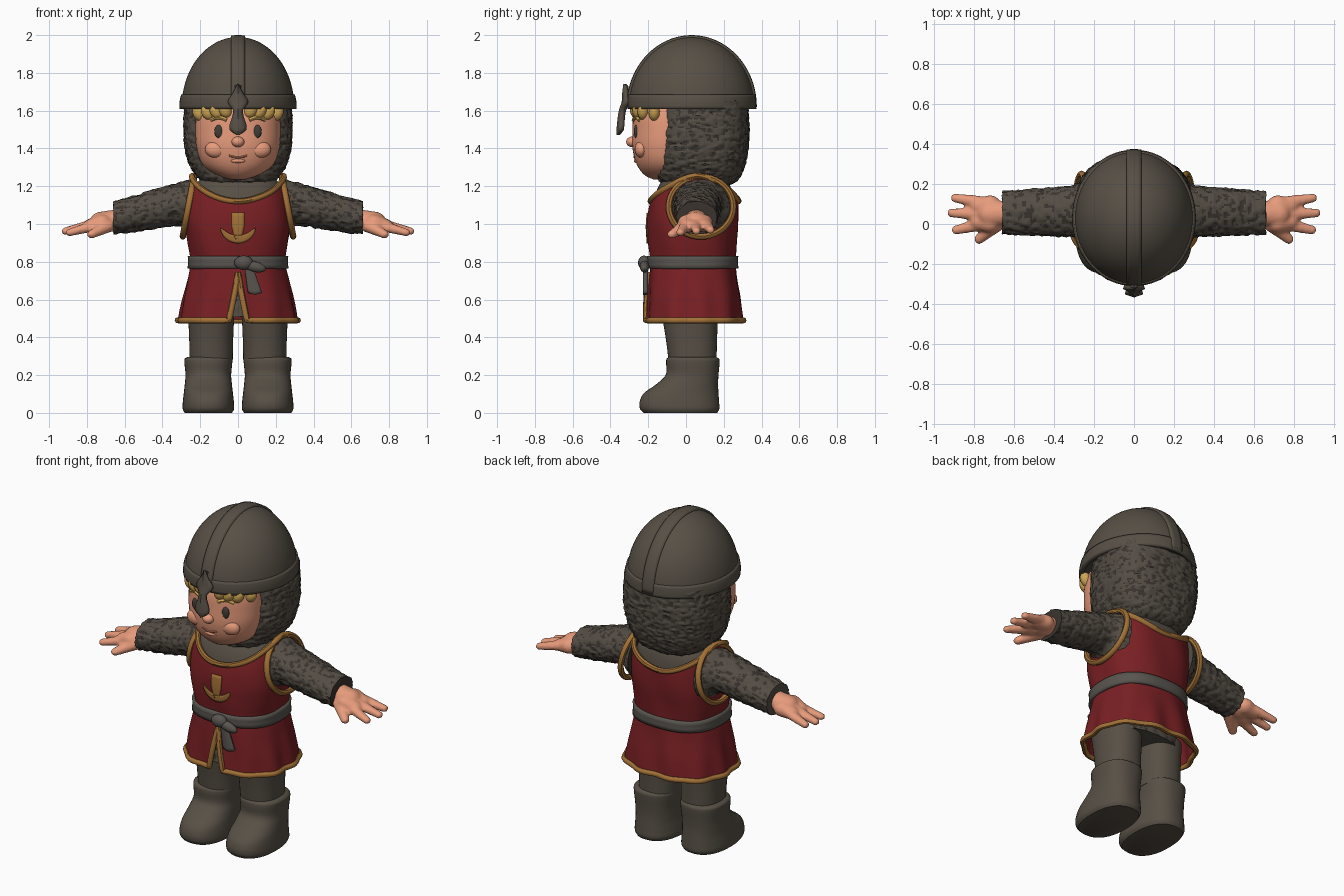
import bpy, bmesh
from math import sin, cos, pi, tau, sqrt, radians
from mathutils import Vector, Matrix, noise

if "Cube" in bpy.data.objects:
    bpy.data.objects.remove(bpy.data.objects["Cube"])


def material(name, *rgb):
    m = bpy.data.materials.new(name)
    m.use_nodes = True
    m.diffuse_color = (*rgb, 1)
    bsdf = m.node_tree.nodes["Principled BSDF"]
    bsdf.inputs["Base Color"].default_value = (*rgb, 1)
    bsdf.inputs["Roughness"].default_value = 0.8
    return m


STEEL = material("dark_steel", .095, .079, .060)
MAIL = material("mail_grey", .087, .073, .057)
MAIL_DARK = material("mail_shadow", .042, .034, .027)
RED = material("deep_red", .190, .014, .017)
GOLD = material("old_gold", .36, .165, .038)
SKIN = material("skin", .80, .33, .20)
HAIR = material("blond", .62, .38, .09)
BELT = material("belt_grey", .098, .090, .078)
EYE = material("eye_dark", .055, .045, .036)
LIP = material("lip", .60, .21, .13)


def finish(name, bm, mat, thick=0, second=None):
    bmesh.ops.recalc_face_normals(bm, faces=bm.faces)
    me = bpy.data.meshes.new(name)
    bm.to_mesh(me)
    bm.free()
    me.materials.append(mat)
    if second:
        me.materials.append(second)
    for p in me.polygons:
        p.use_smooth = True
    me.set_sharp_from_angle(angle=radians(45))
    ob = bpy.data.objects.new(name, me)
    bpy.context.collection.objects.link(ob)
    if thick:
        sol = ob.modifiers.new("thickness", "SOLIDIFY")
        sol.thickness = thick
    return ob


def surf(name, f, nu, nv, mat, wrap=True, caps=True, thick=0, mail=False):
    """Skin a surface f(u, v); mail adds a pitted ring texture."""
    bm = bmesh.new()
    cols = nu if wrap else nu + 1
    g = [[bm.verts.new(f(i / nu, j / nv)) for i in range(cols)] for j in range(nv + 1)]
    for j in range(nv):
        for i in range(nu):
            k = (i + 1) % cols
            bm.faces.new((g[j][i], g[j][k], g[j + 1][k], g[j + 1][i]))
    bmesh.ops.remove_doubles(bm, verts=bm.verts, dist=.0004)
    if caps:
        bmesh.ops.holes_fill(bm, edges=[e for e in bm.edges if e.is_boundary], sides=0)
    if mail:
        bmesh.ops.recalc_face_normals(bm, faces=bm.faces)
        bm.normal_update()
        pit = lambda c: noise.noise(Vector((c.x * 38, c.y * 38, c.z * 62)))
        for v, d in [(v, v.normal * pit(v.co) * .009) for v in bm.verts]:
            v.co += d
        for fc in bm.faces:
            fc.material_index = int(pit(fc.calc_center_median()) < -.2)
    return finish(name, bm, mat, thick, MAIL_DARK if mail else None)


def at(rows, k):
    """Smoothly interpolate rows keyed by their first number."""
    k = min(max(k, rows[0][0]), rows[-1][0])
    i = next(n for n in range(len(rows) - 1) if k <= rows[n + 1][0])
    a, b = rows[i], rows[i + 1]
    p, q = rows[max(i - 1, 0)], rows[min(i + 2, len(rows) - 1)]
    h = b[0] - a[0]
    t = (k - a[0]) / h
    out = []
    for c in range(1, len(a)):
        ma = (b[c] - p[c]) / (b[0] - p[0]) * h
        mb = (q[c] - a[c]) / (q[0] - a[0]) * h
        out.append((2*t**3 - 3*t*t + 1) * a[c] + (t**3 - 2*t*t + t) * ma
                   + (3*t*t - 2*t**3) * b[c] + (t**3 - t*t) * mb)
    return out


def on(rows, a, z, p=2.5, x0=0, grow=0):
    """Point on an oval body; angle 0 is the front. Rows: z, half width, front, back."""
    rx, yf, yb = at(rows, z)
    r = (abs(sin(a))**p + abs(cos(a))**p) ** (-1 / p)
    return Vector((x0 + (rx + grow) * r * sin(a),
                   (yf + yb) / 2 - ((yb - yf) / 2 + grow) * r * cos(a), z))


def body(name, rows, mat, nu=48, nv=24, p=2.5, x0=0, **kw):
    z0, z1 = rows[0][0], rows[-1][0]
    return surf(name, lambda u, v: on(rows, tau * u, z0 + v * (z1 - z0), p, x0), nu, nv, mat, **kw)


def tube(name, pts, r, mat, closed=False):
    cu = bpy.data.curves.new(name, "CURVE")
    cu.dimensions = "3D"
    cu.bevel_depth, cu.bevel_resolution, cu.use_fill_caps = r, 2, True
    sp = cu.splines.new("POLY")
    sp.points.add(len(pts) - 1)
    for q, c in zip(sp.points, pts):
        q.co = (*c, 1)
    sp.use_cyclic_u = closed
    tmp = bpy.data.objects.new(name + "_path", cu)
    bm = bmesh.new()
    bpy.context.collection.objects.link(tmp)
    bm.from_mesh(bpy.data.meshes.new_from_object(tmp))
    bpy.data.objects.remove(tmp)
    return finish(name, bm, mat)


def ball(bm, c, radii, tilt=0):
    m = Matrix.Translation(c) @ Matrix.Rotation(tilt, 4, "Y") @ Matrix.Diagonal((*radii, 1))
    bmesh.ops.create_uvsphere(bm, u_segments=16, v_segments=10, radius=1, matrix=m)


def blob(name, c, radii, mat, tilt=0):
    bm = bmesh.new()
    ball(bm, c, radii, tilt)
    return finish(name, bm, mat)


# Tunic: flared skirt with a front slit and a dipped neckline
TUNIC = [(.49, .312, -.212, .30), (.6, .292, -.205, .288), (.72, .265, -.195, .268),
         (.8, .25, -.19, .262), (.9, .265, -.2, .268), (1.0, .278, -.205, .278),
         (1.1, .274, -.192, .278), (1.18, .262, -.165, .268), (1.26, .24, -.12, .24)]


def tunic(u, v):
    z = .49 + v * (.765 - .135 * cos(tau * u)**2)
    gap = max(0, .74 - z) * .6
    a = gap + u * (tau - 2 * gap)
    fold = min(max((.78 - z) / .25, 0), 1) * cos(11 * a) + .4 * sin(7 * a + z * 14)
    return on(TUNIC, a, z, grow=.006 * fold)


surf("tunic", tunic, 110, 44, RED, wrap=False, caps=False, thick=.014)
edge = [k / 40 for k in range(17)]
around = [k / 100 for k in range(101)]
tube("tunic_hem_trim", [tunic(0, v) for v in reversed(edge)] + [tunic(u, 0) for u in around]
     + [tunic(1, v) for v in edge], .016, GOLD)
tube("neckline_trim", [tunic(u, 1) for u in around[:-1]], .016, GOLD, True)

# Chest emblem: an upright stem over a crescent, as thin plates


def chest(x, z):
    return on(TUNIC, x / at(TUNIC, z)[0], z) + Vector((0, -.008, 0))


def crescent(u, v):
    a = pi * (1.02 + .96 * u)
    r = .092 - v * .045 * sin(pi * u) ** .6
    return chest(r * cos(a), .985 + r * sin(a) * .95)


surf("emblem_crescent", crescent, 24, 3, GOLD, wrap=False, caps=False, thick=.006)
surf("emblem_stem", lambda u, v: chest((u - .5) * (.035 + .032 * min(1, 2 * v)), .92 + .14 * v),
     4, 8, GOLD, wrap=False, caps=False, thick=.006)

# Mail under the tunic
body("mail_skirt", [(.51, .24, -.17, .2), (.65, .22, -.165, .2), (.78, .2, -.16, .2)], MAIL,
     90, 26, mail=True)
body("mail_collar", [(1.0, .25, -.18, .255), (1.12, .25, -.172, .25), (1.2, .232, -.145, .235),
                     (1.27, .16, -.1, .2)], STEEL, 64, 16)

# Belt with a knot and hanging tail
surf("belt", lambda u, v: on(TUNIC, tau * u, .765 + .065 * v, grow=.014), 72, 3, BELT,
     caps=False, thick=.02)
blob("belt_knot", (.03, -.222, .795), (.05, .032, .038), BELT)
blob("belt_loop", (.085, -.22, .775), (.065, .025, .028), BELT, .25)
surf("belt_tail", lambda u, v: (.055 + .035 * v + (u - .5) * (.045 + .03 * v),
                                -.222 - .006 * sin(pi * u), .78 - .155 * v + .02 * abs(u - .5) * v),
     6, 8, BELT, wrap=False, caps=False, thick=.022)

# Face
FACE = [(1.235, .05, -.17, .1), (1.255, .115, -.215, .1), (1.31, .185, -.258, .1),
        (1.4, .218, -.283, .1), (1.5, .225, -.283, .1), (1.58, .22, -.278, .1), (1.66, .2, -.25, .1)]
body("face", FACE, SKIN, 48, 30, p=2.2)


def face(x, z, out=0):
    c, half = (at(FACE, z)[1] + .1) / 2, (.1 - at(FACE, z)[1]) / 2
    return Vector((x, c - half * (1 - abs(x / at(FACE, z)[0])**2.2) ** (1 / 2.2) - out, z))


blob("nose", face(0, 1.435), (.034, .032, .028), SKIN)
tube("mouth", [face(.012 * k, 1.352 + .0012 * abs(k)**1.6, -.002) for k in range(-4, 5)], .006, LIP)
blob("lower_lip", face(0, 1.335, -.006), (.04, .014, .012), SKIN)
for s, side in ((1, "left"), (-1, "right")):
    blob(side + "_eye", face(s * .1, 1.49, -.004), (.025, .012, .036), EYE)
    blob(side + "_cheek", face(s * .115, 1.395, -.022), (.06, .035, .045), SKIN)
    tube(side + "_eyebrow", [face(s * (.06 + .012 * k), 1.55 + .014 * sin(pi * k / 7), .001)
                             for k in range(8)], .01, HAIR)
    for k in range(4):
        blob(f"{side}_hair_lock_{k + 1}", face(s * (.07 + .045 * k), 1.605 - .006 * k, .004),
             (.034, .03, .045), HAIR, s * .5)

# Mail coif around the head
body("mail_coif", [(1.2, .13, -.08, .2), (1.225, .19, -.14, .265), (1.3, .25, -.16, .308),
                   (1.4, .28, -.165, .328), (1.52, .287, -.158, .334), (1.65, .28, -.15, .325)],
     MAIL, 150, 60, p=2.7, mail=True)

# Helmet: dome, rim band, crest strip and nose guard


def dome(u, v):
    t = v * pi / 2
    return (.298 * cos(t) * sin(tau * u), .03 - .333 * cos(t) * cos(tau * u), 1.62 + .37 * sin(t))


surf("helmet_dome", dome, 64, 24, STEEL)
body("helmet_rim", [(1.61, .31, -.31, .372), (1.65, .309, -.311, .371), (1.685, .301, -.306, .366)],
     STEEL, 64, 5, p=2, caps=False, thick=.022)


def crest(u, v):
    x, a = (v - .5) * .075, pi * u
    return (x, .03 - (.345 - 2 * x * x) * cos(a), 1.62 + (.38 - 2 * x * x) * sin(a))


surf("helmet_crest", crest, 40, 4, STEEL, wrap=False, caps=False, thick=.025)
GUARD = [(1.47, .006, -.352), (1.5, .046, -.352), (1.6, .026, -.34), (1.645, .055, -.325),
         (1.69, .03, -.322), (1.74, .004, -.316)]


def guard(u, v):
    z = 1.47 + .27 * v
    w, y = at(GUARD, z)
    return (w * (2 * u - 1), y - .016 * (1 - abs(2 * u - 1)), z)


surf("nose_guard", guard, 4, 18, STEEL, wrap=False, caps=False, thick=.025)

# Arms, hands and legs, mirrored
ARM = [(.22, .08, 1.09, .165, .15), (.25, .078, 1.092, .155, .142), (.3, .065, 1.106, .13, .116),
       (.45, .06, 1.077, .12, .104), (.6, .057, 1.043, .111, .091), (.66, .057, 1.032, .108, .088)]
HAND = [((.64, .055, 1.025), (.72, .05, 1.01), .062, .066),
        ((.72, .09, 1.005), (.78, .09, .992), .055, .042),
        ((.72, .01, 1.005), (.78, .012, .99), .055, .042),
        ((.78, .11, .995), (.895, .13, .968), .033, .024),
        ((.78, .05, .995), (.912, .055, .962), .034, .024),
        ((.78, -.005, .985), (.89, -.03, .955), .033, .024),
        ((.69, .0, .99), (.775, -.075, .945), .042, .026)]
BOOT = [(0, .125, -.225, .165), (.02, .136, -.243, .176), (.06, .135, -.245, .175),
        (.105, .13, -.222, .172), (.15, .125, -.16, .17), (.2, .121, -.108, .172),
        (.27, .127, -.105, .178), (.288, .125, -.102, .175), (.295, .112, -.09, .162)]
LEG = [(.27, .114, -.092, .162), (.38, .116, -.105, .164), (.56, .124, -.135, .172)]
for s, side in ((1, "left"), (-1, "right")):
    def sleeve(u, v):
        x = .22 + .44 * v
        cy, cz, ry, rz = at(ARM, x)
        return (s * x, cy + ry * cos(tau * u), cz + rz * sin(tau * u))

    surf(side + "_sleeve", sleeve, 72, 44, MAIL, mail=True)
    tube(side + "_armhole_trim", [(s * (.262 - .03 * sin(a)), .08 + .17 * cos(a), 1.092 + .158 * sin(a))
                                  for a in (tau * k / 40 for k in range(40))], .017, GOLD, True)
    bm = bmesh.new()
    for a, b, ra, rb in HAND:
        for t in (k / 6 for k in range(7)):
            c = Vector(a).lerp(Vector(b), t)
            r = ra + (rb - ra) * t
            ball(bm, (s * c.x, c.y, c.z), (r, r, r * .85))
    hand = finish(side + "_hand", bm, SKIN)
    fuse = hand.modifiers.new("fuse", "REMESH")
    fuse.mode, fuse.voxel_size, fuse.use_smooth_shade = "VOXEL", .009, True
    soft = hand.modifiers.new("soften", "SMOOTH")
    soft.factor, soft.iterations = .5, 4

    body(side + "_leg", LEG, STEEL, 36, 10, p=2.3, x0=s * .142)
    body(side + "_boot", BOOT, STEEL, 48, 40, p=2.4, x0=s * .157)
